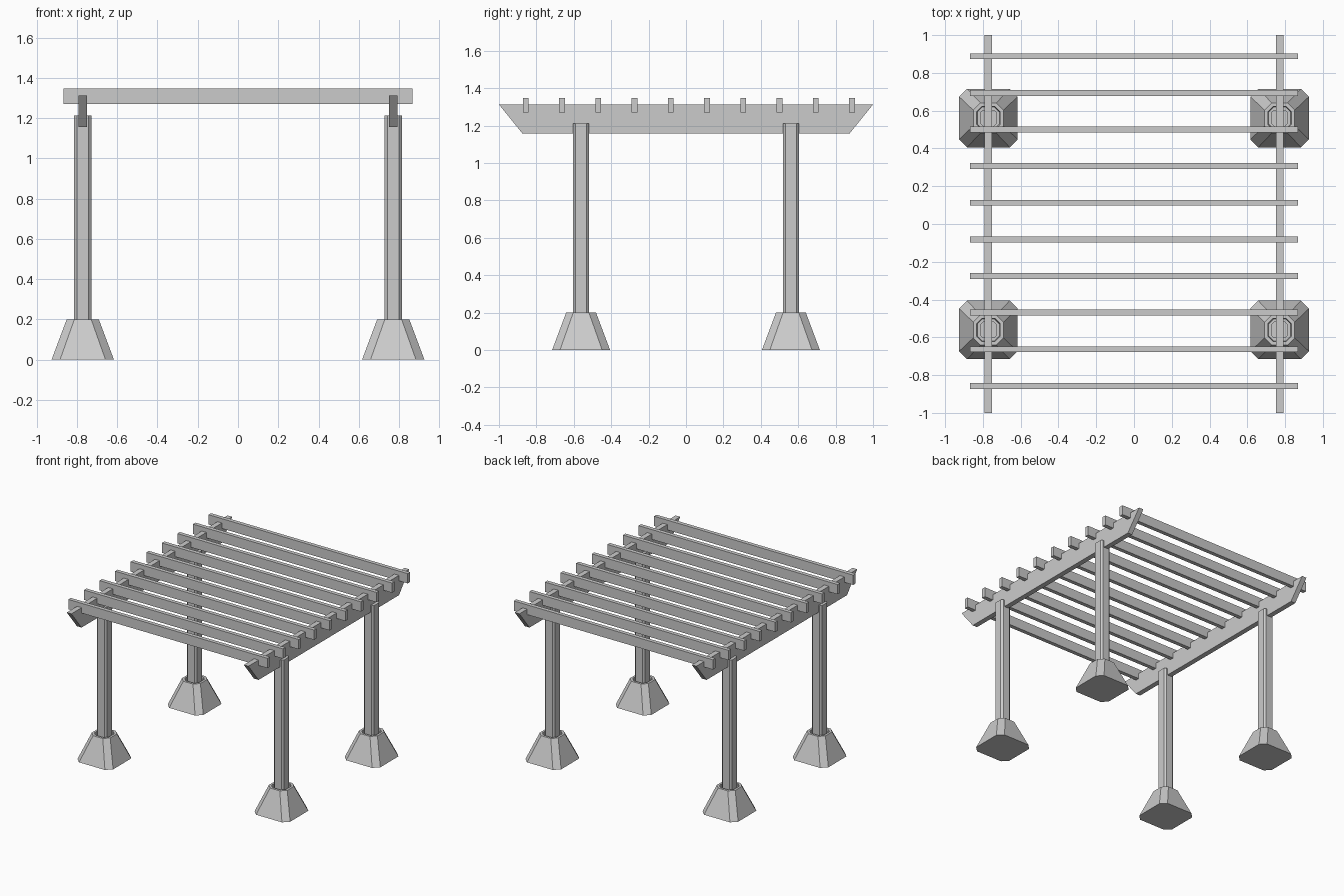
import bpy, bmesh

if "Cube" in bpy.data.objects:
    bpy.data.objects.remove(bpy.data.objects["Cube"])

PX, PY = 0.771, 0.561          # post centre positions
Z_BEAM = (1.157, 1.313)
Z_RAFTER = (1.27, 1.347)


def octagon(h, c):
    """Square of half width h with corners cut by c."""
    k = h - c
    return [(h, -k), (h, k), (k, h), (-k, h), (-h, k), (-h, -k), (-k, -h), (k, -h)]


def finish(bm, name):
    bmesh.ops.recalc_face_normals(bm, faces=bm.faces)
    mesh = bpy.data.meshes.new(name)
    bm.to_mesh(mesh)
    bm.free()
    ob = bpy.data.objects.new(name, mesh)
    bpy.context.collection.objects.link(ob)
    return ob


def loft(name, rings):
    """Skin equal-length rings of 3D points and cap both ends."""
    bm = bmesh.new()
    loops = [[bm.verts.new(p) for p in r] for r in rings]
    n = len(loops[0])
    for a, b in zip(loops, loops[1:]):
        for i in range(n):
            j = (i + 1) % n
            bm.faces.new((a[i], a[j], b[j], b[i]))
    bm.faces.new(loops[0])
    bm.faces.new(loops[-1])
    return finish(bm, name)


def stack(name, x, y, sections):
    """Chamfered-square sections (half width, chamfer, z)."""
    ob = loft(name, [[(px, py, z) for px, py in octagon(h, c)] for h, c, z in sections])
    ob.location = (x, y, 0)
    return ob


# Four tapered footings with a shallow socket, each holding a chamfered post
for sy, row in ((-1, "front"), (1, "back")):
    for sx, side in ((-1, "left"), (1, "right")):
        x, y = sx * PX, sy * PY
        stack(f"{row}_{side}_footing", x, y,
              [(0.155, 0.042, 0), (0.08, 0.038, 0.2), (0.062, 0.028, 0.2), (0.058, 0.026, 0.175)])
        stack(f"{row}_{side}_post", x, y,
              [(0.0435, 0.014, 0.15), (0.0435, 0.014, 1.212)])

# Two long beams with slanted ends
profile = [(-0.874, Z_BEAM[0]), (0.874, Z_BEAM[0]), (1.0, Z_BEAM[1]), (-1.0, Z_BEAM[1])]
for sx, side in ((-1, "left"), (1, "right")):
    loft(f"{side}_beam", [[(sx * PX + dx, y, z) for y, z in profile] for dx in (-0.02, 0.02)])

# Ten rafters across the beams
for i in range(10):
    y = -0.857 + i * 0.1939
    rect = [(y - 0.0155, Z_RAFTER[0]), (y + 0.0155, Z_RAFTER[0]),
            (y + 0.0155, Z_RAFTER[1]), (y - 0.0155, Z_RAFTER[1])]
    loft(f"rafter_{i + 1}", [[(x, ry, z) for ry, z in rect] for x in (-0.867, 0.867)])
